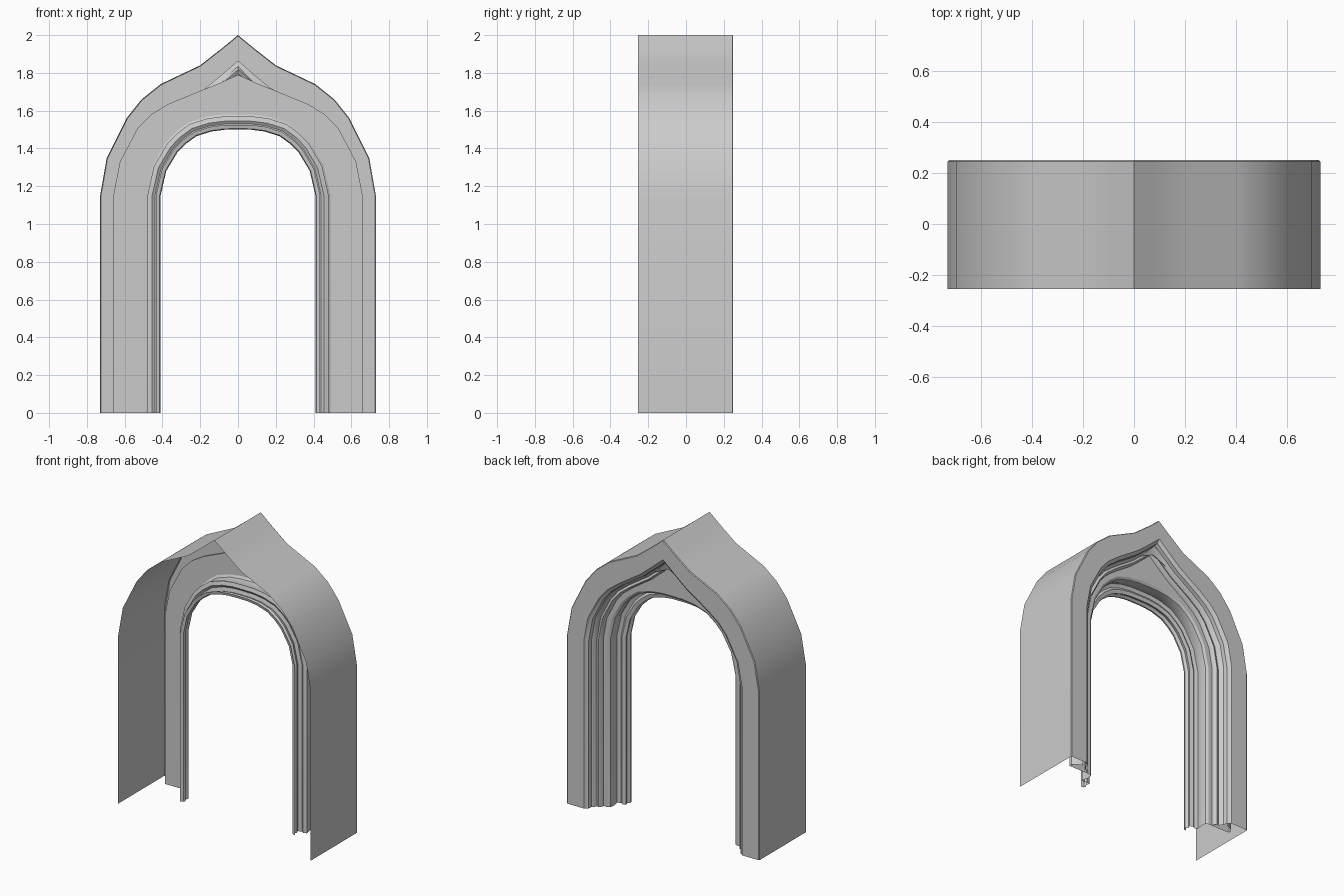
import bpy, bmesh

if "Cube" in bpy.data.objects:
    bpy.data.objects.remove(bpy.data.objects["Cube"])

SPRING = 1.15   # height where the jambs turn into the arch

# Half-arch key paths, from spring line to apex (x, z)
PATHS = {
    "ogee": [(.73, 1.15), (.695, 1.35), (.59, 1.56), (.51, 1.66),
             (.41, 1.74), (.20, 1.84), (.085, 1.93), (0, 2.0)],
    "lip": [(.59, 1.15), (.56, 1.31), (.475, 1.47), (.415, 1.54),
            (.33, 1.605), (.17, 1.71), (.08, 1.785), (0, 1.855)],
    "groove": [(.66, 1.15), (.625, 1.33), (.53, 1.51), (.46, 1.58),
               (.37, 1.635), (.20, 1.705), (.10, 1.745), (0, 1.79)],
    "round": [(.41, 1.15), (.38, 1.28), (.32, 1.38), (.275, 1.425),
              (.22, 1.465), (.14, 1.49), (.07, 1.499), (0, 1.50)],
}

# Cross-sections: path family, jamb x, depth y
CASING = [("ogee", .73, -.255), ("ogee", .73, .245), ("ogee", .725, .25),
          ("lip", .60, .25), ("lip", .59, .24)]
POINTED = [("lip", .59, .24), ("lip", .575, .232), ("lip", .572, .205),
           ("lip", .56, .195), ("lip", .552, .175), ("lip", .535, .182),
           ("lip", .525, .17), ("lip", .52, .152)]
PLATE = [("lip", .60, .21), ("groove", .645, .19), ("groove", .66, .17),
         ("groove", .66, .15), ("round", .49, .15)]
ROUND = [("round", .49, .15), ("round", .475, .14), ("round", .47, .105),
         ("round", .48, .06), ("round", .455, .052), ("round", .44, .062),
         ("round", .415, .055), ("round", .425, .03), ("round", .41, .015),
         ("round", .415, 0), ("round", .435, -.005)]


def section_line(family, jamb, y):
    """Full line along the arch for one profile point, left foot to right foot."""
    key = PATHS[family]
    kj, apex = key[0][0], key[-1][1]
    grow = 1 + (jamb - kj) / (apex - SPRING)
    half = [(jamb, 0)] + [(x * jamb / kj, SPRING + (z - SPRING) * grow) for x, z in key]
    full = [(-x, z) for x, z in half[:-1]] + half[::-1]
    return [(x, y, z) for x, z in full]


def sweep(name, profile):
    bm = bmesh.new()
    rows = [[bm.verts.new(p) for p in section_line(*s)] for s in profile]
    for a, b in zip(rows, rows[1:]):
        for i in range(len(a) - 1):
            bm.faces.new((a[i], a[i + 1], b[i + 1], b[i]))
    bmesh.ops.recalc_face_normals(bm, faces=bm.faces)
    mesh = bpy.data.meshes.new(name)
    bm.to_mesh(mesh)
    bm.free()
    ob = bpy.data.objects.new(name, mesh)
    bpy.context.collection.objects.link(ob)
    bpy.ops.object.select_all(action='DESELECT')
    ob.select_set(True)
    bpy.context.view_layer.objects.active = ob
    bpy.ops.object.shade_smooth_by_angle(angle=0.52)
    return ob


# Outer casing with its flat back band
sweep("outer_casing", CASING)
# Stepped pointed mouldings behind the plate
sweep("pointed_moulding", POINTED)
# Flat plate filling between the pointed and the round arch
sweep("arch_plate", PLATE)
# Rolls around the round opening
sweep("round_moulding", ROUND)
